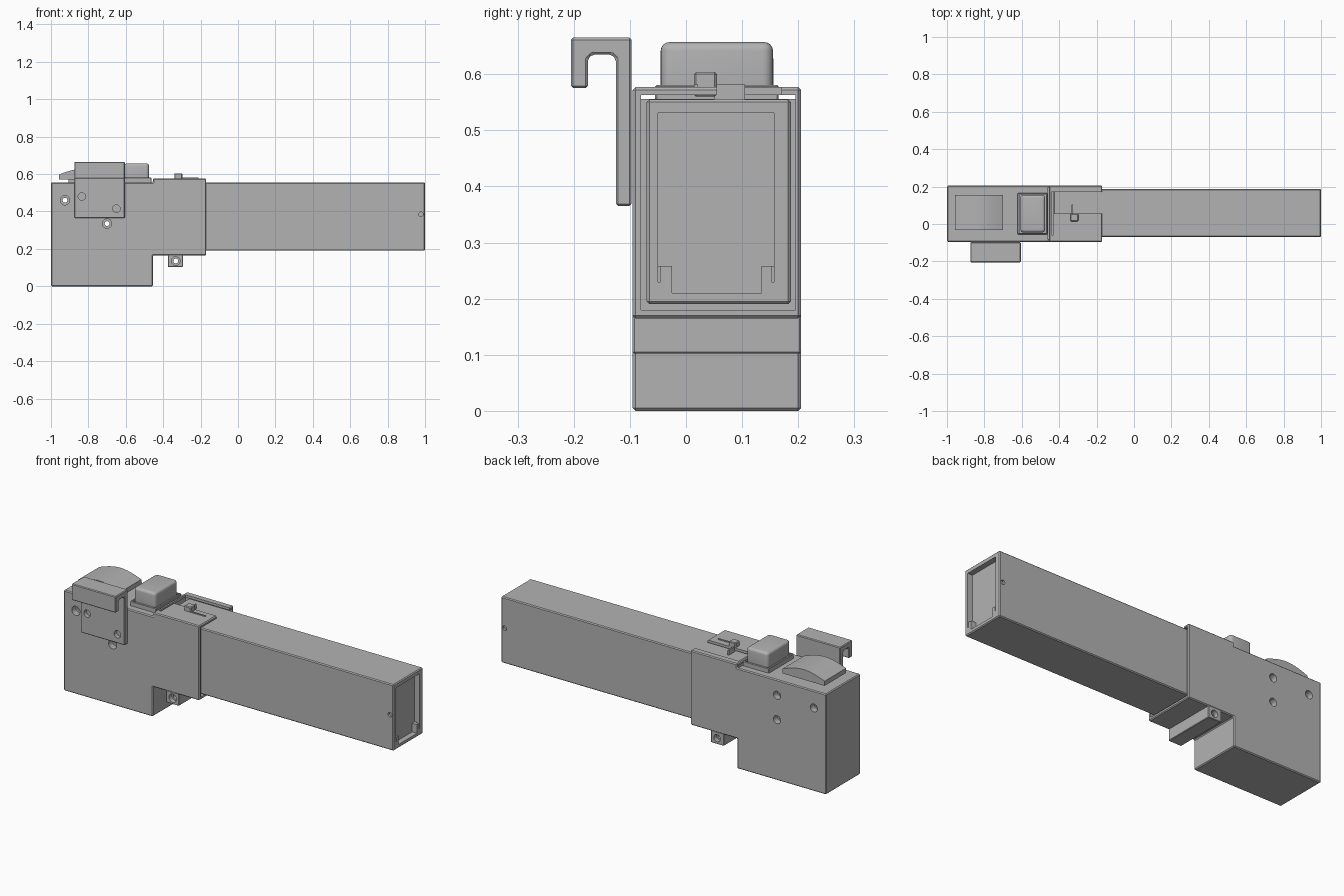
import bpy, bmesh, math
from mathutils import Vector

cube = bpy.data.objects.get("Cube")
if cube:
    bpy.data.objects.remove(cube, do_unlink=True)

grey = bpy.data.materials.new("plain grey")
grey.use_nodes = True
COLOUR = (0.45, 0.45, 0.45, 1)
grey.diffuse_color = COLOUR
grey.node_tree.nodes["Principled BSDF"].inputs["Base Color"].default_value = COLOUR


def activate(ob):
    bpy.ops.object.select_all(action="DESELECT")
    ob.select_set(True)
    bpy.context.view_layer.objects.active = ob


def extrude(name, points, axis, start, end):
    """Prism from a 2D profile: axis x takes (y, z), y takes (x, z), z takes (x, y)."""
    place = {"x": lambda a, b, d: (d, a, b),
             "y": lambda a, b, d: (a, d, b),
             "z": lambda a, b, d: (a, b, d)}[axis]
    bm = bmesh.new()
    face = bm.faces.new([bm.verts.new(place(a, b, start)) for a, b in points])
    new = bmesh.ops.extrude_face_region(bm, geom=[face])["geom"]
    shift = Vector(place(0, 0, end - start))
    bmesh.ops.translate(bm, vec=shift, verts=[v for v in new if isinstance(v, bmesh.types.BMVert)])
    bmesh.ops.recalc_face_normals(bm, faces=bm.faces)
    mesh = bpy.data.meshes.new(name)
    bm.to_mesh(mesh)
    bm.free()
    mesh.materials.append(grey)
    ob = bpy.data.objects.new(name, mesh)
    bpy.context.collection.objects.link(ob)
    return ob


def box(name, x, y, z):
    return extrude(name, [(x[0], z[0]), (x[1], z[0]), (x[1], z[1]), (x[0], z[1])], "y", *y)


def round_rect(x, y, r, steps=5):
    pts = []
    corners = [(x[1] - r, y[1] - r), (x[0] + r, y[1] - r), (x[0] + r, y[0] + r), (x[1] - r, y[0] + r)]
    for i, (cx, cy) in enumerate(corners):
        for s in range(steps + 1):
            a = math.pi / 2 * (i + s / steps)
            pts.append((cx + r * math.cos(a), cy + r * math.sin(a)))
    return pts


def hole(x, z, r, y, sides=24):
    ring = [(x + r * math.cos(math.tau * i / sides), z + r * math.sin(math.tau * i / sides))
            for i in range(sides)]
    return extrude("hole_cutter", ring, "y", *y)


def bevel(ob, width, segments=1):
    m = ob.modifiers.new("Bevel", "BEVEL")
    m.width, m.segments, m.limit_method, m.angle_limit = width, segments, "ANGLE", math.radians(40)
    activate(ob)
    bpy.ops.object.modifier_apply(modifier=m.name)
    if segments > 1:
        bpy.ops.object.shade_smooth_by_angle(angle=math.radians(35))


def cut(ob, *cutters):
    for c in cutters:
        c.hide_render = True
        m = ob.modifiers.new("Cut", "BOOLEAN")
        m.operation, m.solver, m.object = "DIFFERENCE", "EXACT", c
        activate(ob)
        bpy.ops.object.modifier_apply(modifier=m.name)
        bpy.data.objects.remove(c, do_unlink=True)


WIDTH = (-0.095, 0.205)
THROUGH = (-0.3, 0.3)

# Housing with a deep rear block and a hollow front sleeve
housing = extrude("housing", [(-1, 0), (-0.455, 0), (-0.455, 0.165), (-0.17, 0.165),
                              (-0.17, 0.577), (-0.455, 0.577), (-0.455, 0.555), (-1, 0.555)],
                  "y", *WIDTH)
bevel(housing, 0.005)
cut(housing,
    box("sleeve_cutter", (-0.459, 0), (-0.08, 0.195), (0.18, 0.563)),
    box("slot_cutter", (-0.43, 0), (0.055, 0.17), (0.5, 0.7)),
    box("groove_cutter", (-0.441, -0.43), (-0.06, 0.17), (0.56, 0.7)))
for x, z in [(-0.925, 0.46), (-0.70, 0.335), (-0.70, 0.47)]:
    cut(housing, hole(x, z, 0.013, THROUGH),
        hole(x, z, 0.025, (-0.3, -0.06), 24),
        hole(x, z, 0.022, (0.17, 0.3)))

# Long square tube with a recessed end panel and a cross hole
tube = box("tube", (-0.43, 1), (-0.07, 0.187), (0.19, 0.555))
bevel(tube, 0.005)
opening = [(-0.025, 0.21), (0.135, 0.21), (0.135, 0.258), (0.157, 0.258),
           (0.157, 0.531), (-0.05, 0.531), (-0.05, 0.258), (-0.025, 0.258)]
cut(tube, extrude("panel_cutter", opening, "x", 0.97, 1.1),
    hole(0.978, 0.385, 0.012, (-0.2, -0.058)),
    hole(0.978, 0.385, 0.012, (0.175, 0.3)))
for y in (-0.05, 0.152):
    cut(tube, box("slit_cutter", (0.98, 1.1), (y, y + 0.005), (0.23, 0.262)))

# Belt hook on the front face
hook = extrude("belt_hook", [(-0.097, 0.365), (-0.097, 0.665), (-0.205, 0.665), (-0.205, 0.575),
                             (-0.175, 0.575), (-0.175, 0.627), (-0.167, 0.635), (-0.133, 0.635),
                             (-0.125, 0.627), (-0.125, 0.365)], "x", -0.875, -0.605)
bevel(hook, 0.004)
for x, z in [(-0.835, 0.48), (-0.65, 0.415)]:
    cut(hook, hole(x, z, 0.02, (-0.16, -0.102)))

# Lug under the sleeve
lug = box("lower_lug", (-0.375, -0.295), WIDTH, (0.102, 0.17))
bevel(lug, 0.003)
cut(lug, hole(-0.333, 0.135, 0.013, THROUGH),
    hole(-0.333, 0.135, 0.023, (-0.3, -0.07)), hole(-0.333, 0.135, 0.02, (0.18, 0.3)))

# Curved pad on a stem at the rear of the top
LEFT, RIGHT = -0.957, -0.70
arc = [(RIGHT + (LEFT - RIGHT) * i / 16, 0.598 + 0.03 * math.sin(math.pi * i / 16)) for i in range(17)]
pad = extrude("curved_pad", [(LEFT, 0.572), (RIGHT, 0.572)] + arc, "y", -0.031, 0.156)
activate(pad)
bpy.ops.object.shade_smooth_by_angle(angle=math.radians(30))
box("pad_stem", (-0.905, -0.75), (0.0, 0.125), (0.54, 0.575))

# Rounded push button in its raised frame
button = extrude("push_button", round_rect((-0.608, -0.475), (-0.045, 0.155), 0.018), "z", 0.53, 0.657)
bevel(button, 0.015, 4)
frame = box("button_frame", (-0.622, -0.462), (-0.055, 0.165), (0.54, 0.581))
bevel(frame, 0.003)
cut(frame, box("frame_cutter", (-0.612, -0.471), (-0.049, 0.159), (0.55, 0.7)))

# Small sliding catch with its rail
catch = box("slide_catch", (-0.34, -0.298), (0.014, 0.055), (0.56, 0.604))
bevel(catch, 0.004)
box("catch_rail", (-0.30, -0.21), (0.014, 0.021), (0.57, 0.582))
box("catch_arm", (-0.335, -0.327), (0.05, 0.105), (0.55, 0.582))
